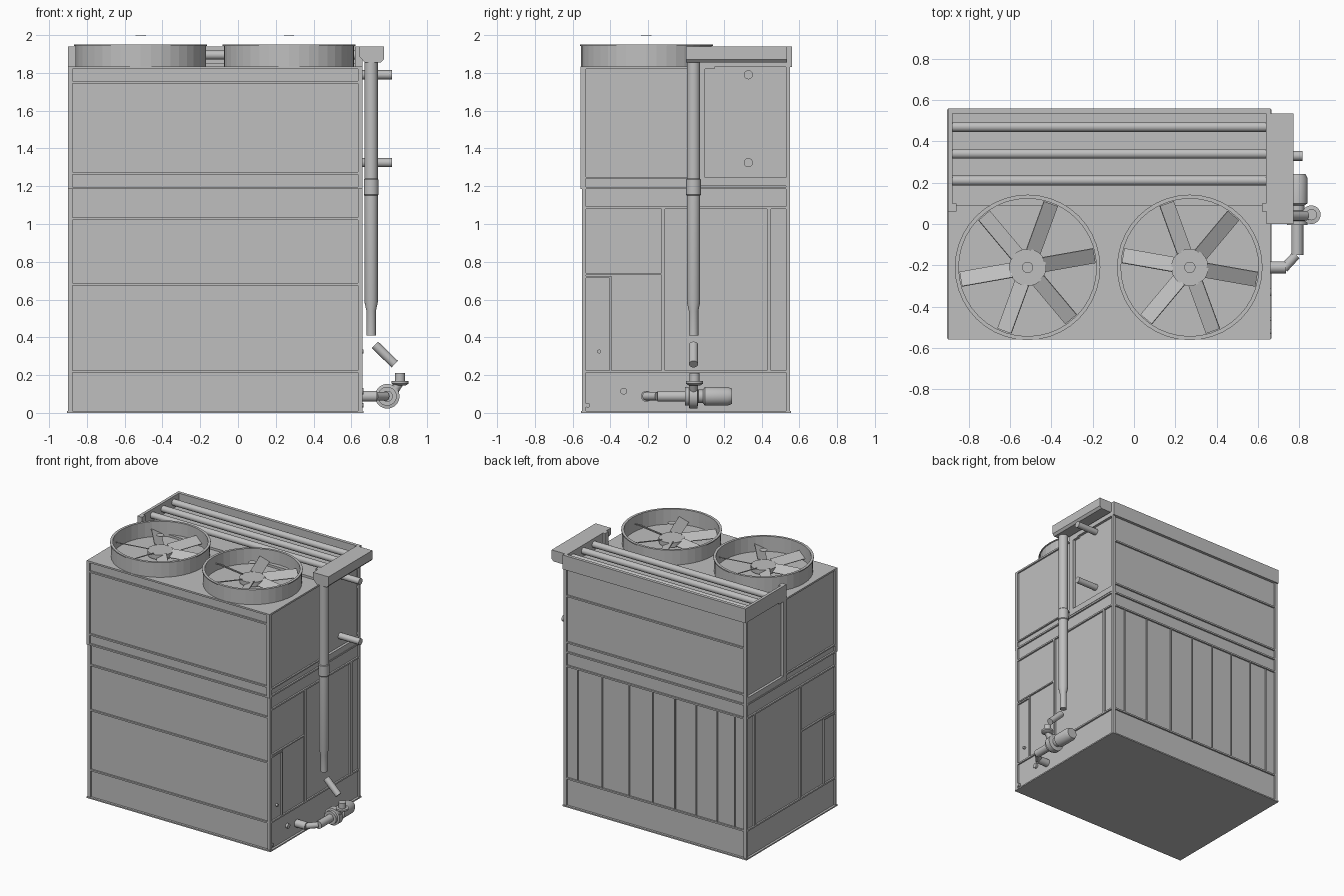
import bpy, bmesh, math
from mathutils import Vector, Matrix

cube = bpy.data.objects.get("Cube")
if cube:
    bpy.data.objects.remove(cube, do_unlink=True)

GREY = (0.52, 0.52, 0.52, 1)
steel = bpy.data.materials.new("grey_steel")
steel.use_nodes = True
steel.diffuse_color = GREY
steel.node_tree.nodes["Principled BSDF"].inputs["Base Color"].default_value = GREY


def finish(name, bm, smooth=False):
    bmesh.ops.recalc_face_normals(bm, faces=bm.faces)
    me = bpy.data.meshes.new(name)
    bm.to_mesh(me)
    bm.free()
    me.materials.append(steel)
    ob = bpy.data.objects.new(name, me)
    bpy.context.collection.objects.link(ob)
    if smooth:
        bpy.ops.object.select_all(action='DESELECT')
        ob.select_set(True)
        bpy.context.view_layer.objects.active = ob
        bpy.ops.object.shade_smooth_by_angle(angle=math.radians(35))
    return ob


def add_box(bm, x, y, z):
    size = Matrix.Diagonal((x[1] - x[0], y[1] - y[0], z[1] - z[0], 1))
    mid = Matrix.Translation([(a + b) / 2 for a, b in (x, y, z)])
    bmesh.ops.create_cube(bm, size=1, matrix=mid @ size)


def boxes(name, *items):
    bm = bmesh.new()
    for item in items:
        add_box(bm, *item)
    return finish(name, bm)


def lathe(name, profile, origin, axis=(0, 0, 1), closed=False, segments=32, smooth=True):
    """Revolve (radius, height) points about an axis through origin."""
    bm = bmesh.new()
    pts = [bm.verts.new((r, 0, h)) for r, h in profile]
    edges = [bm.edges.new(p) for p in zip(pts, pts[1:])]
    if closed:
        edges.append(bm.edges.new((pts[-1], pts[0])))
    bmesh.ops.spin(bm, geom=pts + edges, axis=(0, 0, 1), cent=(0, 0, 0),
                   angle=math.tau, steps=segments, use_duplicate=False)
    bmesh.ops.remove_doubles(bm, verts=bm.verts, dist=1e-5)
    turn = Vector((0, 0, 1)).rotation_difference(Vector(axis)).to_matrix().to_4x4()
    bm.transform(Matrix.Translation(origin) @ turn)
    return finish(name, bm, smooth)


def rod(name, a, b, radius, segments=24):
    a, b = Vector(a), Vector(b)
    n = (b - a).length
    return lathe(name, [(0, 0), (radius, 0), (radius, n), (0, n)], a, (b - a).normalized(),
                 segments=segments)


# Main casing, slightly inside the frame
L, R, F, B = -0.90, 0.66, -0.55, 0.55
T, D = 0.012, 0.012
boxes("base_flange", ((L - 0.005, R + 0.005), (F - 0.005, B + 0.005), (0, 0.01)))
boxes("lower_casing", ((L + D, R - D), (F + D, B - D), (0.01, 1.2)))
boxes("upper_casing", ((L + D, R - D), (F + D - 0.008, 0.1), (1.19, 1.83)),
      ((L + 0.02, R - 0.02), (0.09, B - D), (1.19, 1.85)))
boxes("top_deck", ((L, R), (F - 0.008, 0.15), (1.82, 1.833)))

# Horizontal and vertical frame strips on the front
front = [((L, R), (F - (0.008 if z > 1.18 else 0), F + 0.02), (z, z + T))
         for z in (0.213, 0.675, 1.022, 1.185, 1.262, 1.745)]
front += [((x, x + T), (F, F + 0.02), (0, 1.2)) for x in (L, R - T)]
front += [((x, x + T), (F - 0.008, F + 0.02), (1.19, 1.83)) for x in (L, R - T)]
boxes("front_frame", *front)

# Frame strips on the back, with narrow upright sheets below
back = [((L, R), (B - 0.02, B), (z, z + T)) for z in (0.213, 1.08, 1.185, 1.262, 1.62)]
back += [((x, x + T), (B - 0.02, B), (0, 1.94)) for x in (L, R - T)]
back += [((x, x + 0.008), (B - 0.02, B - 0.004), (0.22, 1.09))
         for x in (0.54, 0.33, 0.1, -0.1, -0.29, -0.47, -0.65, -0.8)]
boxes("back_frame", *back)

# Side frames, access doors and panels, repeated on both ends
for side, inner, outer in (("right", R - 0.025, R), ("left", L, L + 0.025)):
    x = (inner, outer)
    rails = [(x, (F, B), (z, z + T)) for z in (0.213, 1.08, 1.185)]
    rails += [(x, (F, 0.1), (1.24, 1.25)), (x, (0.1, B), (1.2, 1.245))]
    rails += [(x, (y, y + T), (0.01, 1.2)) for y in (F, B - T)]
    rails += [(x, (y, y + 0.01), (0.22, 1.08)) for y in (-0.13, -0.12, 0.43, 0.44)]
    rails += [(x, (F, -0.13), (0.73, 0.74)), (x, (-0.405, -0.395), (0.22, 0.725)),
              (x, (F, -0.4), (0.715, 0.725)),
              (x, (F - 0.008, F + T), (1.19, 1.83)), (x, (B - T, B), (1.2, 1.94))]
    boxes(side + "_side_frame", *rails)
    post_x = (R - 0.04, R) if side == "right" else (L, L + 0.04)
    boxes(side + "_rear_post", (post_x, (0.06, 0.1), (1.2, 1.94)))

# Raised rim round the rear compartment
boxes("rear_rim", ((L, R), (B - 0.015, B + 0.01), (1.83, 1.94)),
      ((L, L + 0.022), (0.06, B), (1.83, 1.94)),
      ((R - 0.022, R), (0.06, B), (1.83, 1.94)))
for i, y in enumerate((0.21, 0.34, 0.47)):
    rod(f"spray_pipe_{i + 1}", (L + 0.022, y, 1.895), (R - 0.022, y, 1.895), 0.024)

# Two fans with open cylinders
def fan(name, cx, start):
    c = (cx, -0.21, 0)
    lathe(name + "_ring", [(0.333, 1.83), (0.345, 1.83), (0.345, 1.942), (0.352, 1.942),
                           (0.352, 1.95), (0.333, 1.95)], c, closed=True,
          segments=40, smooth=False)
    lathe(name + "_hub", [(0, 1.85), (0.09, 1.85), (0.09, 1.885), (0, 1.885)], c)
    lathe(name + "_shaft_cap", [(0, 1.997), (0.027, 1.997), (0.027, 2.0), (0, 2.0)], c)
    bm = bmesh.new()
    for i in range(6):
        part = bmesh.new()
        add_box(part, (0.08, 0.328), (-0.04, 0.04), (-0.003, 0.003))
        part.transform(Matrix.Translation((cx, -0.21, 1.875))
                       @ Matrix.Rotation(math.radians(start + 60 * i), 4, 'Z')
                       @ Matrix.Rotation(math.radians(28), 4, 'X'))
        temp = bpy.data.meshes.new("blade")
        part.to_mesh(temp)
        part.free()
        bm.from_mesh(temp)
        bpy.data.meshes.remove(temp)
    finish(name + "_blades", bm)


fan("left_fan", -0.515, 10)
fan("right_fan", 0.27, 50)

# Header box along the top of the pipe side
bm = bmesh.new()
outline = [(0.64, 1.94), (0.772, 1.94), (0.772, 1.872), (0.757, 1.855), (0.67, 1.855), (0.64, 1.89)]
face = bm.faces.new([bm.verts.new((x, 0, z)) for x, z in outline])
ext = bmesh.ops.extrude_face_region(bm, geom=[face])["geom"]
bmesh.ops.translate(bm, vec=(0, 0.535, 0), verts=[v for v in ext if isinstance(v, bmesh.types.BMVert)])
finish("header_box", bm)

# Stepped downpipe with a coupling and a loose hose piece
PY = 0.04
lathe("downpipe", [(0, 0.41), (0.025, 0.41), (0.025, 0.54), (0.035, 0.585), (0.035, 1.15),
                   (0.039, 1.155), (0.039, 1.235), (0.035, 1.24), (0.035, 1.86), (0, 1.86)],
      (0.705, PY, 0))
rod("hose_piece", (0.725, PY, 0.36), (0.83, PY, 0.258), 0.024)
for label, z in (("upper", 1.79), ("lower", 1.325)):
    rod(label + "_coil_pipe", (0.63, 0.33, z), (0.815, 0.33, z), 0.024)

# Pump: inlet pipes, volute, motor and outlet
PX, PZ = 0.79, 0.088
rod("inlet_stub", (0.64, -0.21, PZ), (0.735, -0.21, PZ), 0.029)
rod("inlet_elbow", (0.725, -0.215, PZ), (0.785, -0.15, PZ), 0.022)
rod("inlet_pipe", (PX, -0.15, PZ), (PX, 0, PZ), 0.029)
lathe("pump_and_motor", [(0, -0.005), (0.05, -0.005), (0.05, 0.015), (0.065, 0.018), (0.065, 0.06),
                         (0.035, 0.065), (0.035, 0.09), (0.05, 0.1), (0.05, 0.22), (0.04, 0.243),
                         (0, 0.243)], (PX, 0, PZ), (0, 1, 0))
rod("outlet_neck", (0.815, PY, 0.1), (0.857, PY, 0.165), 0.024)
lathe("outlet_flange", [(0, 0.145), (0.03, 0.145), (0.045, 0.155), (0.045, 0.168), (0.027, 0.17),
                        (0.027, 0.21), (0, 0.21)], (0.858, PY + 0.005, 0))

# Small drain and fill fittings on the pipe side
for label, y, z, r in (("overflow", -0.33, 0.115, 0.018), ("drain", -0.52, 0.04, 0.012),
                       ("door_latch", -0.46, 0.325, 0.01)):
    rod(label, (R - 0.03, y, z), (R + 0.005, y, z), r, 16)
